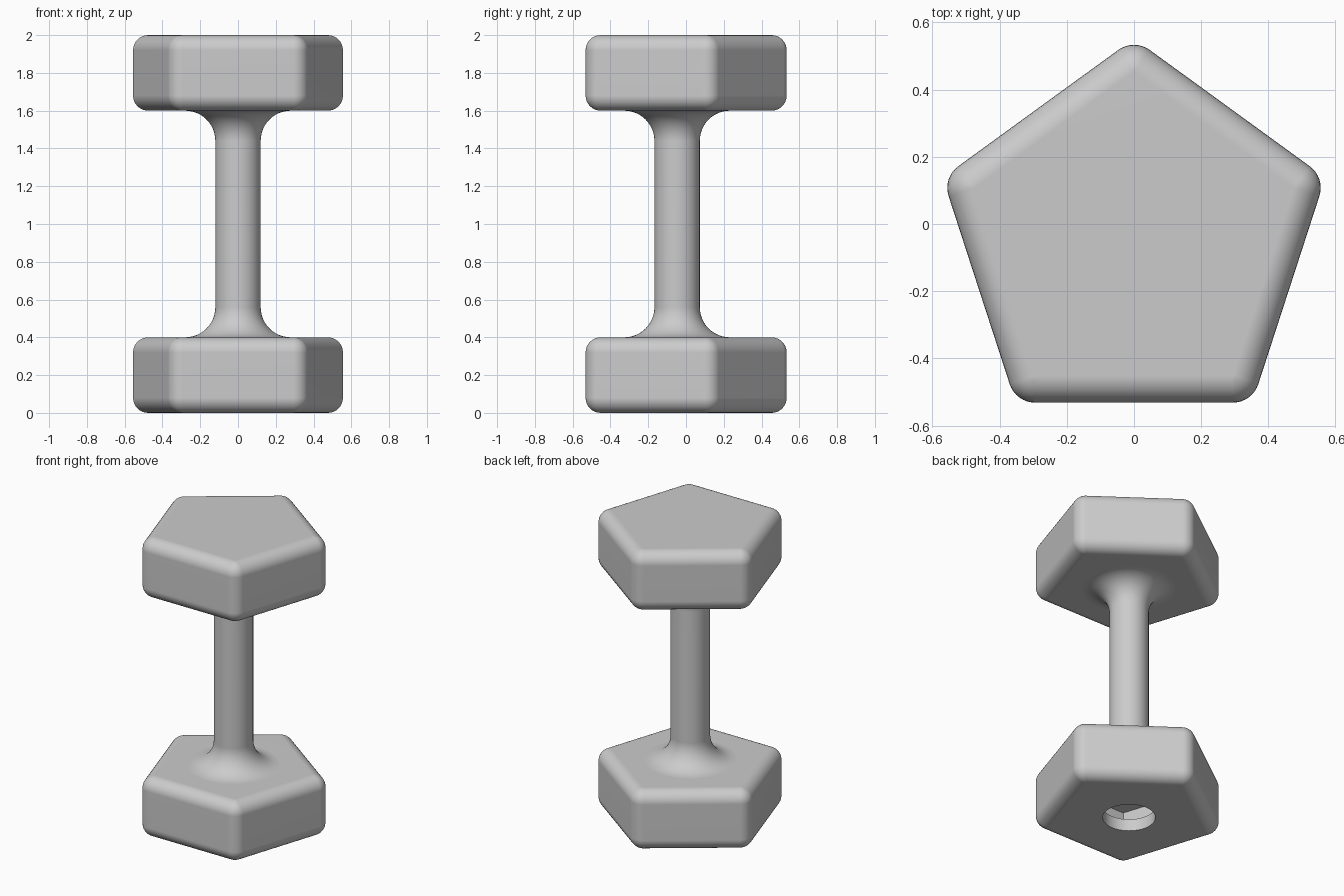
import bpy
import bmesh
from math import sin, cos, pi, radians

cube = bpy.data.objects.get("Cube")
if cube:
    bpy.data.objects.remove(cube, do_unlink=True)

CENTRE_Y = -0.047
HEIGHT = 2.0
HEAD = 0.4        # head thickness
WALL = 0.08       # shell thickness, also the edge rounding
CORNER = 0.5      # centre to corner of the inner pentagon
GRIP = 0.12       # handle radius
FILLET = 0.16
STEPS = 8

grey = bpy.data.materials.new("plain grey")
grey.use_nodes = True
grey.diffuse_color = (0.6, 0.6, 0.6, 1)
grey.node_tree.nodes["Principled BSDF"].inputs["Base Color"].default_value = (0.6, 0.6, 0.6, 1)


def loft(name, rings):
    """Skin a stack of equal rings and cap both ends."""
    bm = bmesh.new()
    loops = [[bm.verts.new(p) for p in ring] for ring in rings]
    for low, high in zip(loops, loops[1:]):
        n = len(low)
        for i in range(n):
            j = (i + 1) % n
            bm.faces.new((low[i], low[j], high[j], high[i]))
    bm.faces.new(loops[0][::-1])
    bm.faces.new(loops[-1])
    bmesh.ops.remove_doubles(bm, verts=bm.verts, dist=1e-5)
    bmesh.ops.recalc_face_normals(bm, faces=bm.faces)
    mesh = bpy.data.meshes.new(name)
    bm.to_mesh(mesh)
    bm.free()
    mesh.materials.append(grey)
    obj = bpy.data.objects.new(name, mesh)
    bpy.context.collection.objects.link(obj)
    return obj


def circle(radius, z, count=64):
    return [(radius * cos(2 * pi * i / count),
             CENTRE_Y + radius * sin(2 * pi * i / count), z) for i in range(count)]


def pentagon(grow, z, steps=STEPS):
    """Pentagon pointing to the back, grown outward with round corners."""
    ring = []
    for k in range(5):
        a = radians(90 + 72 * k)
        for s in range(steps + 1):
            b = a + radians(-36 + 72 * s / steps)
            ring.append((CORNER * cos(a) + grow * cos(b),
                         CENTRE_Y + CORNER * sin(a) + grow * sin(b), z))
    return ring


def activate(obj):
    bpy.ops.object.select_all(action='DESELECT')
    obj.select_set(True)
    bpy.context.view_layer.objects.active = obj


def cut(obj, cutter):
    activate(obj)
    mod = obj.modifiers.new("cut", 'BOOLEAN')
    mod.operation = 'DIFFERENCE'
    mod.solver = 'EXACT'
    mod.object = cutter
    bpy.ops.object.modifier_apply(modifier=mod.name)


# Cutters: filling port in the base, and a bore through the handle
port = loft("port_cutter", [circle(0.16, -0.1), circle(0.16, HEAD / 2)])
bore = loft("bore_cutter", [circle(GRIP - WALL, HEAD / 2),
                            circle(GRIP - WALL, HEIGHT - HEAD / 2)])
cutters = [port, bore]

# Hollow pentagonal heads with rounded outer edges
parts = []
for name, base in (("lower_head", 0), ("upper_head", HEIGHT - HEAD)):
    top = base + HEAD
    turns = [pi / 2 * i / STEPS for i in range(STEPS + 1)]
    rings = [pentagon(WALL * sin(t), base + WALL - WALL * cos(t)) for t in turns]
    rings += [pentagon(WALL * cos(t), top - WALL + WALL * sin(t)) for t in turns]
    head = loft(name, rings)
    cavity = loft("cavity_cutter", [pentagon(0, base + WALL), pentagon(0, top - WALL)])
    cutters.append(cavity)
    cut(head, cavity)
    cut(head, bore)
    parts.append(head)
cut(parts[0], port)

# Handle flaring smoothly into both heads
turns = [pi / 2 * i / 12 for i in range(13)]
flare = [(GRIP + FILLET - FILLET * sin(t), HEAD + FILLET - FILLET * cos(t)) for t in turns]
profile = [(flare[0][0], HEAD - WALL / 2)] + flare
profile += [(r, HEIGHT - z) for r, z in reversed(profile)]
handle = loft("handle", [circle(r, z) for r, z in profile])
cut(handle, bore)
parts.append(handle)

for cutter in cutters:
    bpy.data.objects.remove(cutter, do_unlink=True)

# Smooth rounded edges while keeping the flats flat
for obj in parts:
    activate(obj)
    bpy.ops.object.shade_smooth_by_angle(angle=radians(30))
    weighted = obj.modifiers.new("flat_faces", 'WEIGHTED_NORMAL')
    weighted.keep_sharp = True
